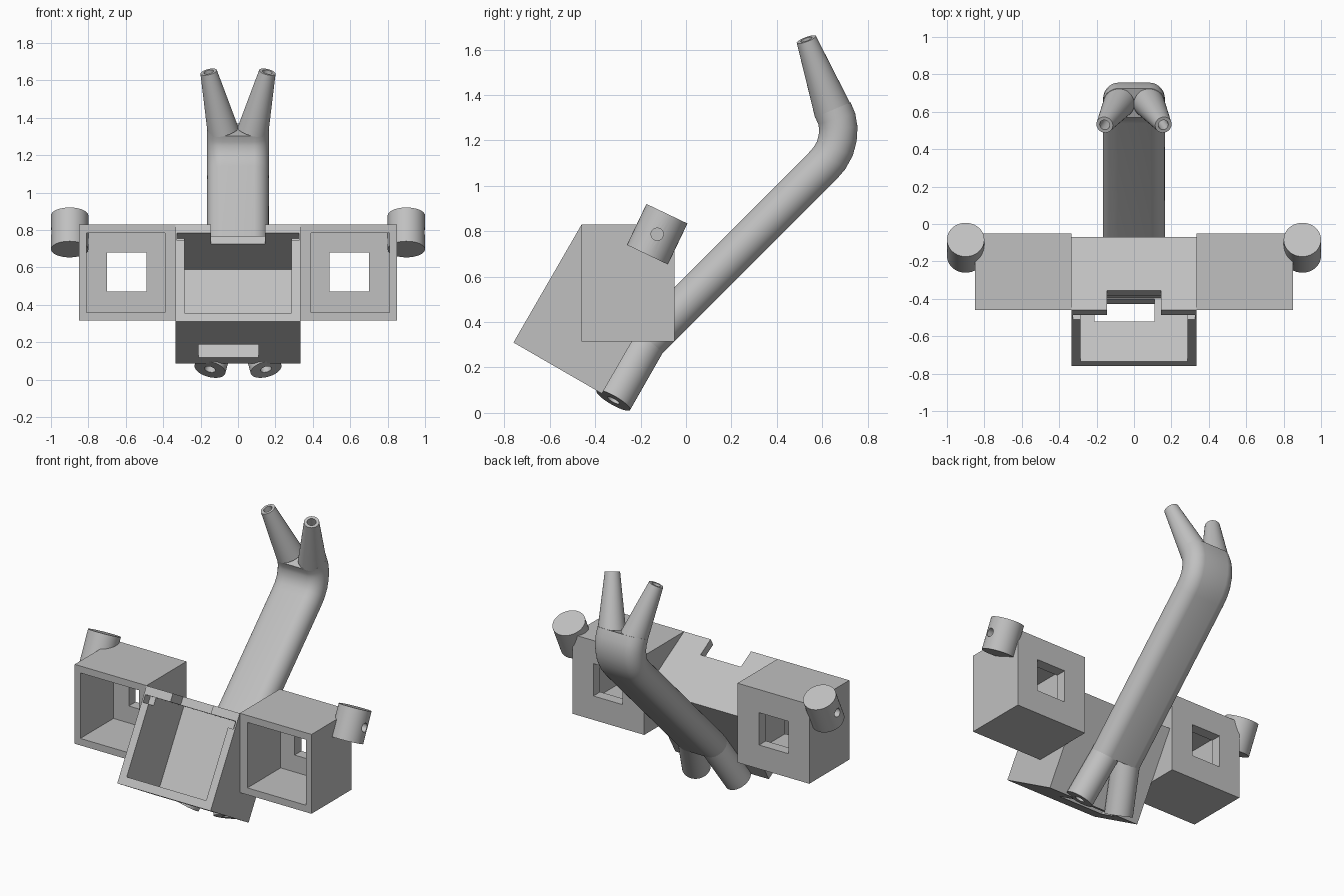
import bpy, bmesh, math
from mathutils import Vector, Matrix

if "Cube" in bpy.data.objects:
    bpy.data.objects.remove(bpy.data.objects["Cube"], do_unlink=True)

grey = bpy.data.materials.new("plain grey")
grey.use_nodes = True
grey.diffuse_color = (0.53, 0.53, 0.53, 1)
grey.node_tree.nodes["Principled BSDF"].inputs["Base Color"].default_value = grey.diffuse_color


def finish(bm, name):
    bmesh.ops.recalc_face_normals(bm, faces=bm.faces)
    mesh = bpy.data.meshes.new(name)
    bm.to_mesh(mesh)
    bm.free()
    mesh.materials.append(grey)
    obj = bpy.data.objects.new(name, mesh)
    bpy.context.collection.objects.link(obj)
    return obj


def box(name, x, y, z, frame=Matrix()):
    """Box spanning the given ranges, placed in a frame."""
    bm = bmesh.new()
    bmesh.ops.create_cube(bm, size=1)
    for v in bm.verts:
        v.co = frame @ Vector([(a + b) / 2 + c * (b - a) for (a, b), c in zip((x, y, z), v.co)])
    return finish(bm, name)


def lathe(name, start, end, profile, sides=40):
    """Turn (radius, distance) points around the line from start to end."""
    axis = (Vector(end) - Vector(start)).normalized()
    turn = Matrix.Translation(start) @ axis.to_track_quat("Z", "Y").to_matrix().to_4x4()
    bm = bmesh.new()
    pts = [bm.verts.new((r, 0, t)) for r, t in profile]
    edges = [bm.edges.new(p) for p in zip(pts, pts[1:])]
    bmesh.ops.spin(bm, geom=pts + edges, cent=(0, 0, 0), axis=(0, 0, 1),
                   angle=math.tau, steps=sides, use_merge=True)
    bmesh.ops.remove_doubles(bm, verts=bm.verts, dist=1e-5)
    bm.transform(turn)
    return finish(bm, name)


def rod(start, end, r, name="cutter"):
    length = (Vector(end) - Vector(start)).length
    return lathe(name, start, end, [(0, 0), (r, 0), (r, length), (0, length)])


def cut(obj, cutters):
    bpy.context.view_layer.objects.active = obj
    for c in cutters:
        c.hide_render = True
        mod = obj.modifiers.new("cut", "BOOLEAN")
        mod.operation, mod.solver, mod.object = "DIFFERENCE", "EXACT", c
        bpy.ops.object.modifier_apply(modifier=mod.name)
        bpy.data.objects.remove(c, do_unlink=True)


def smooth(obj):
    bpy.ops.object.select_all(action="DESELECT")
    obj.select_set(True)
    bpy.context.view_layer.objects.active = obj
    bpy.ops.object.shade_smooth_by_angle(angle=math.radians(30))


# Tilted centre box: local y runs into the pocket, local z runs up the slope
tilt = Matrix.Translation((0, -0.76, 0.31)) @ Matrix.Rotation(math.radians(-30), 4, "X")
centre = box("centre_box", (-0.335, 0.335), (0, 0.45), (0, 0.6), tilt)
cut(centre, [
    box("pocket", (-0.285, 0.285), (-0.1, 0.39), (0.052, 0.548), tilt),
    box("lid_recess", (-0.325, 0.325), (-0.1, 0.06), (0.5, 0.548), tilt),
    box("floor_slot", (-0.21, 0.11), (0.245, 0.385), (-0.1, 0.1), tilt),
    box("notch", (-0.145, 0.145), (-0.1, 0.121), (0.52, 0.7), tilt),
    rod(tilt @ Vector((0, 0.121, 0.52)), tilt @ Vector((0, 0.121, 0.7)), 0.145),
    rod((-0.5, -0.46, 0.245), (0.5, -0.46, 0.245), 0.026),
])
smooth(centre)

for side, label in ((1, "left"), (-1, "right")):
    def span(a, b):
        return tuple(sorted((side * a, side * b)))

    # Open-fronted side box with a drilled back wall
    house = box(label + "_side_box", span(0.335, 0.85), (-0.46, -0.05), (0.315, 0.83))
    holes = [(0.43, 0.74), (0.43, 0.41)] + [(0.755, z) for z in (0.74, 0.635, 0.51, 0.41)]
    cut(house, [box("pocket", span(0.39, 0.81), (-0.6, -0.12), (0.36, 0.785)),
                box("window", span(0.49, 0.7), (-0.2, 0.1), (0.47, 0.68))]
        + [rod((side * x, -0.2, z), (side * x, 0.1, z),
               0.032 if z in (0.74, 0.41) else 0.027) for x, z in holes])
    smooth(house)

    # Tilted collar with a cross hole on its outer side
    mid = Vector((side * 0.9, -0.127, 0.787))
    axis = Vector((0, 0.43, 0.9)).normalized()
    collar = rod(mid - axis * 0.1, mid + axis * 0.1, 0.1, label + "_collar")
    cut(collar, [rod(mid - axis * 0.2, mid + axis * 0.2, 0.05),
                 rod(mid, mid + Vector((side * 0.2, 0, 0)), 0.027)])
    smooth(collar)

    # Splayed foot tube and tapering horn, each with a bored end
    for name, a, b, r0, r1, bore, sink in (
            ("_foot_tube", (0.08, -0.173, 0.312), (0.15, -0.32, 0.055), 0.085, 0.085, 0.03, 0.03),
            ("_horn", (0.08, 0.647, 1.33), (0.157, 0.53, 1.645), 0.084, 0.045, 0.027, 0.0)):
        a, b = Vector((side * a[0], *a[1:])), Vector((side * b[0], *b[1:]))
        a -= (b - a).normalized() * sink
        n = (b - a).length
        smooth(lathe(label + name, a, b, [(0, 0), (r0, 0), (r1, n), (bore, n),
                                          (bore, n - 0.15), (0, n - 0.15)]))

# Flat-oval arm swept along a bent path of (y, z) points
path = [Vector(p) for p in ((-0.173, 0.312), (0.6, 1.085), (0.632, 1.122), (0.656, 1.165),
                            (0.668, 1.21), (0.671, 1.255), (0.664, 1.295), (0.647, 1.335))]
bm = bmesh.new()
rings = []
for i, p in enumerate(path):
    before = (p - path[i - 1]).normalized() if i else Vector((0.5, 0.866))
    after = (path[i + 1] - p).normalized() if i < len(path) - 1 else before
    t = (before + after).normalized()
    ring = []
    for k in range(40):
        a = math.tau * (k + 0.5) / 40
        x = math.copysign(0.08, math.cos(a)) + 0.085 * math.cos(a)
        n = 0.085 * math.sin(a)
        ring.append(bm.verts.new((x, p.x + t.y * n, p.y - t.x * n)))
    rings.append(ring)
for lower, upper in zip(rings, rings[1:]):
    for k in range(40):
        j = (k + 1) % 40
        bm.faces.new((lower[k], lower[j], upper[j], upper[k]))
bm.faces.new(rings[0])
bm.faces.new(rings[-1])
smooth(finish(bm, "bent_arm"))
